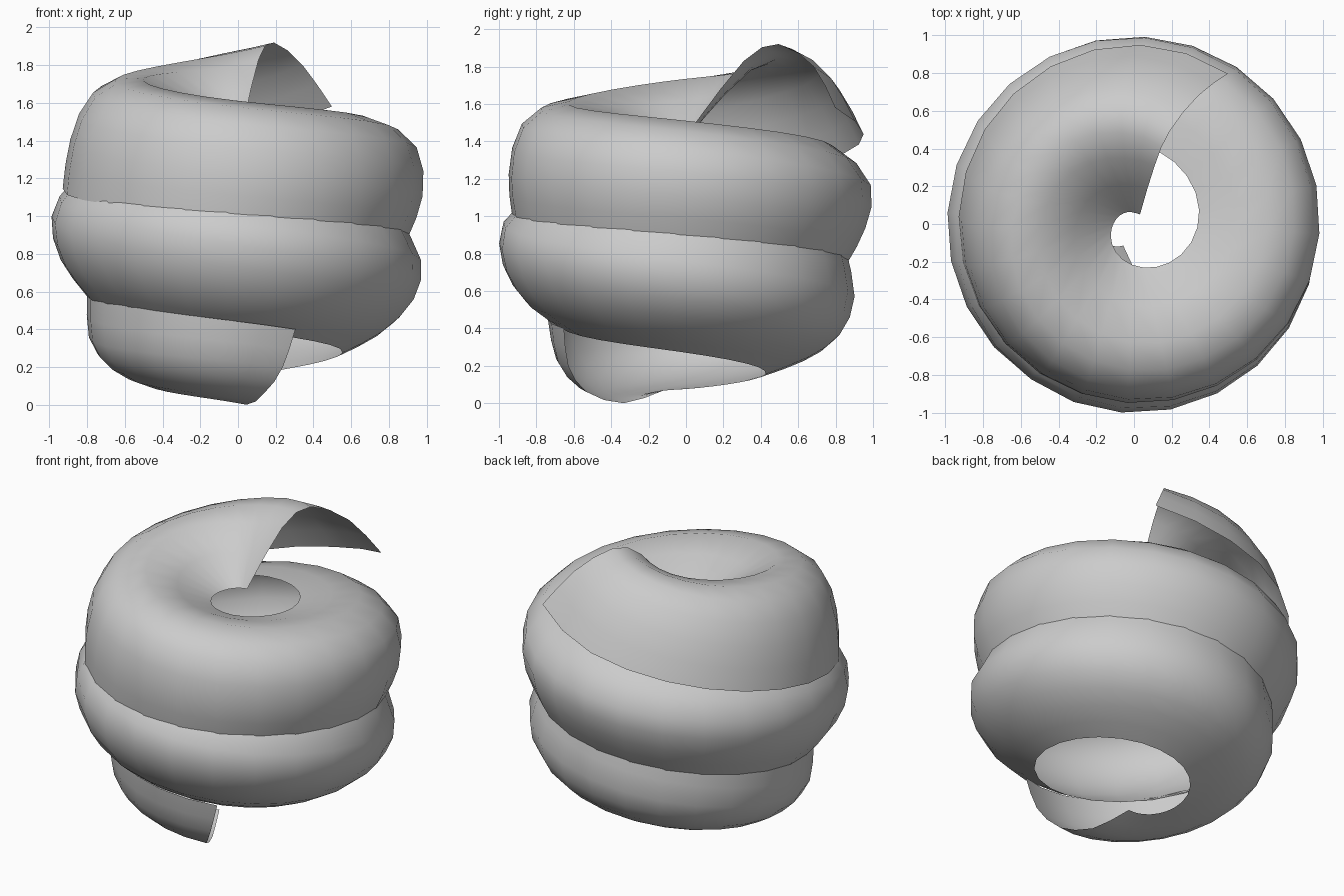
import bpy, bmesh, math
from mathutils import Vector

if "Cube" in bpy.data.objects:
    bpy.data.objects.remove(bpy.data.objects["Cube"])

# Ribbon cross-section keys: angle along the coil, then five (radius, height) points, lower to upper edge
KEYS = [
    (-65,   (.08, .07), (.32, .00), (.54, .06), (.67, .20), (.72, .40)),
    (-180,  (.26, .08), (.49, .11), (.68, .20), (.79, .35), (.80, .60)),
    (-270,  (.42, .15), (.65, .24), (.82, .36), (.90, .56), (.85, .84)),
    (-360,  (.55, .27), (.76, .38), (.93, .55), (.97, .76), (.84, 1.02)),
    (-450,  (.66, .40), (.85, .53), (.98, .73), (.98, .96), (.76, 1.17)),
    (-540,  (.80, .57), (.94, .76), (.99, .99), (.87, 1.19), (.61, 1.31)),
    (-630,  (.86, .74), (.96, .93), (.99, 1.16), (.79, 1.37), (.43, 1.41)),
    (-720,  (.90, .88), (.98, 1.10), (.95, 1.36), (.71, 1.51), (.34, 1.45)),
    (-810,  (.93, 1.0), (.95, 1.22), (.88, 1.49), (.63, 1.61), (.22, 1.46)),
    (-900,  (.93, 1.14), (.89, 1.40), (.77, 1.65), (.50, 1.73), (.11, 1.47)),
    (-990,  (.95, 1.43), (.82, 1.67), (.61, 1.86), (.35, 1.79), (.06, 1.49)),
    (-1022, (.94, 1.58), (.76, 1.80), (.52, 1.92), (.32, 1.83), (.06, 1.50)),
]
STEPS, SEGS = 64, 8


def spline(ts, ps, t):
    """Smooth curve through points ps at increasing parameters ts."""
    n = len(ts)
    i = max(k for k in range(n - 1) if ts[k] <= t or k == 0)
    d = ts[i + 1] - ts[i]
    u = (t - ts[i]) / d

    def tangent(k):
        a, b = max(k - 1, 0), min(k + 1, n - 1)
        return (ps[b] - ps[a]) / (ts[b] - ts[a])

    return (ps[i] * (2*u**3 - 3*u**2 + 1) + tangent(i) * d * (u**3 - 2*u**2 + u)
            + ps[i + 1] * (3*u**2 - 2*u**3) + tangent(i + 1) * d * (u**3 - u**2))


def section(t):
    """Cross-section of the ribbon at angle t."""
    ts = [-k[0] for k in KEYS]
    pts = [spline(ts, [Vector(k[j]) for k in KEYS], -t) for j in range(1, 6)]
    return [spline([0, 1, 2, 3, 4], pts, 4 * k / SEGS) for k in range(SEGS + 1)]


# Coiled ribbon: the section rolls over as it winds upward
bm = bmesh.new()
rows = []
for i in range(STEPS + 1):
    f = i / STEPS
    t = KEYS[0][0] + (KEYS[-1][0] - KEYS[0][0]) * f
    ang = math.radians(t)
    row = []
    for k, p in enumerate(section(t)):
        s = k / SEGS
        # slight sideways lean of the two cut ends
        lean = .1 * min(1, 2 * (1 - s)) * max(0, 1 - 4 * f) - .1 * math.sin(math.pi * s) * max(0, 4 * f - 3)
        row.append(bm.verts.new((p.x * math.cos(ang) + lean * math.sin(ang),
                                 p.x * math.sin(ang) - lean * math.cos(ang), p.y)))
    rows.append(row)
for a, b in zip(rows, rows[1:]):
    for k in range(SEGS):
        bm.faces.new((a[k], a[k + 1], b[k + 1], b[k])).smooth = True

# Stand on the ground and face outward
low = min(v.co.z for v in bm.verts)
bmesh.ops.translate(bm, verts=bm.verts, vec=(0, 0, -low))
bm.normal_update()
mid = bm.faces[:][(STEPS // 2) * SEGS + SEGS // 2]
c = mid.calc_center_median()
if mid.normal.dot(Vector((c.x, c.y, 0))) < 0:
    bmesh.ops.reverse_faces(bm, faces=bm.faces)
me = bpy.data.meshes.new("coiled_ribbon")
bm.to_mesh(me)
bm.free()
bpy.context.collection.objects.link(bpy.data.objects.new("coiled_ribbon", me))
